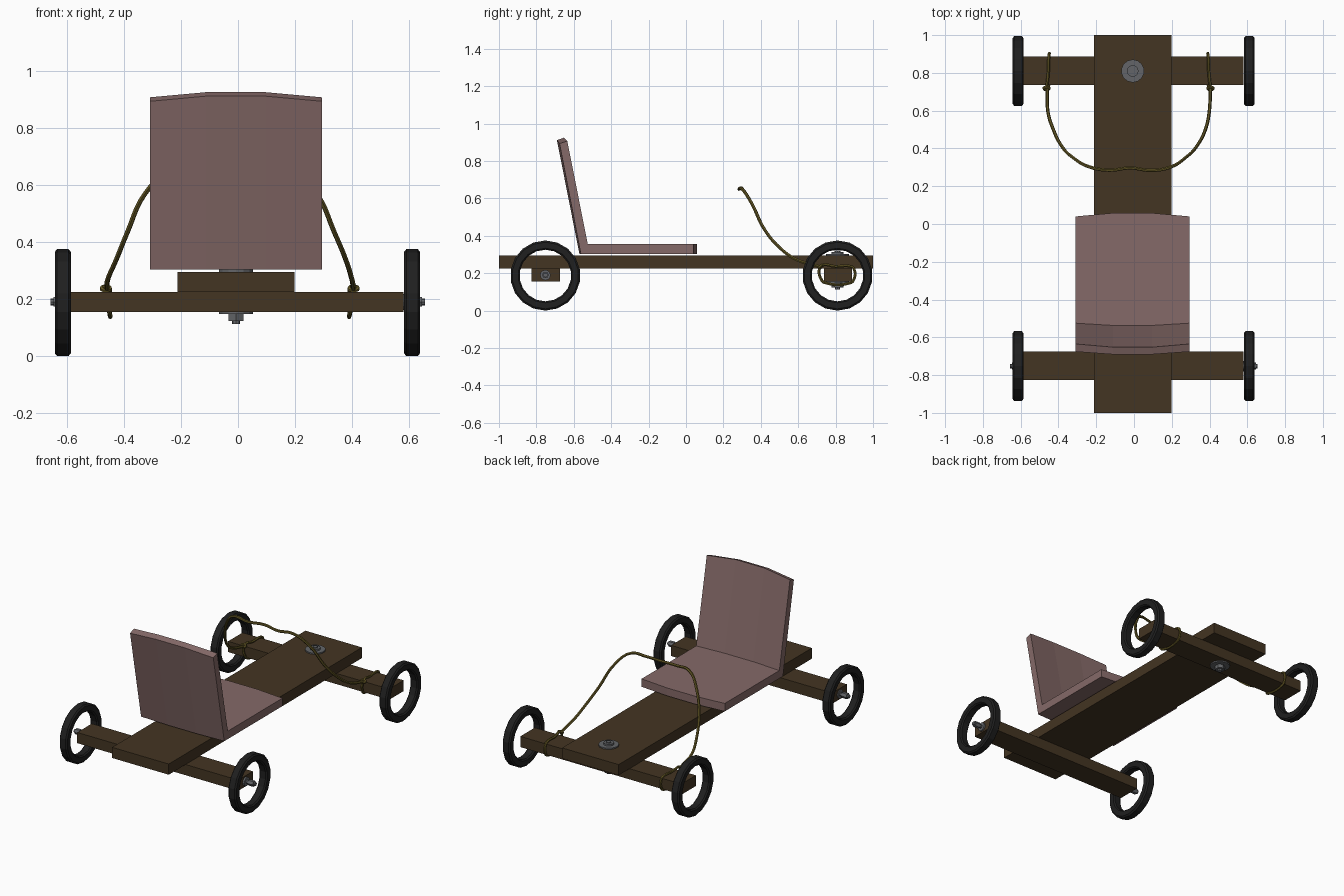
import bpy, bmesh, math
from mathutils import Matrix, Vector

if "Cube" in bpy.data.objects:
    bpy.data.objects.remove(bpy.data.objects["Cube"])


def material(name, rgb):
    m = bpy.data.materials.new(name)
    m.diffuse_color = (*rgb, 1)
    m.use_nodes = True
    m.node_tree.nodes["Principled BSDF"].inputs["Base Color"].default_value = m.diffuse_color
    return m


WOOD = material("dark wood", (0.057, 0.035, 0.016))
SEAT = material("dusty pink", (0.235, 0.143, 0.138))
RUBBER = material("black rubber", (0.014, 0.014, 0.014))
STEEL = material("grey steel", (0.125, 0.13, 0.138))
ROPE = material("olive rope", (0.125, 0.095, 0.018))


def finish(name, bm, mat):
    bmesh.ops.recalc_face_normals(bm, faces=bm.faces)
    me = bpy.data.meshes.new(name)
    bm.to_mesh(me)
    bm.free()
    me.materials.append(mat)
    ob = bpy.data.objects.new(name, me)
    bpy.context.collection.objects.link(ob)
    return ob


def box(name, lo, hi, mat):
    lo, hi = Vector(lo), Vector(hi)
    bm = bmesh.new()
    bmesh.ops.create_cube(bm, size=1, matrix=Matrix.Translation((lo + hi) / 2)
                          @ Matrix.Diagonal((*(hi - lo), 1)))
    return finish(name, bm, mat)


def stack(name, rings, origin, rot, mat):
    """Cylinders (radius, start, end, sides) stacked along one axis."""
    bm = bmesh.new()
    base = Matrix.Translation(origin) @ rot
    for r, a, b, n in rings:
        bmesh.ops.create_cone(bm, cap_ends=True, segments=n, radius1=r, radius2=r, depth=b - a,
                              matrix=base @ Matrix.Translation((0, 0, (a + b) / 2)))
    return finish(name, bm, mat)


def rope(name, pts, radius, closed=False):
    cu = bpy.data.curves.new(name, 'CURVE')
    cu.dimensions = '3D'
    cu.bevel_depth = radius
    cu.bevel_resolution = 1
    cu.resolution_u = 5
    cu.use_fill_caps = True
    sp = cu.splines.new('BEZIER')
    sp.bezier_points.add(len(pts) - 1)
    for bp, p in zip(sp.bezier_points, pts):
        bp.co = p
        bp.handle_left_type = bp.handle_right_type = 'AUTO'
    sp.use_cyclic_u = closed
    cu.materials.append(ROPE)
    ob = bpy.data.objects.new(name, cu)
    bpy.context.collection.objects.link(ob)
    bpy.ops.object.select_all(action='DESELECT')
    bpy.context.view_layer.objects.active = ob
    ob.select_set(True)
    bpy.ops.object.convert(target='MESH')
    bpy.ops.object.shade_smooth_by_angle()


def tyre(name, x, y):
    """Open ring tyre, chamfered section spun around the axle."""
    section = [(-0.028, 0.146), (-0.028, 0.178), (-0.02, 0.1875),
               (0.02, 0.1875), (0.028, 0.178), (0.028, 0.146), (0.02, 0.138), (-0.02, 0.138)]
    n = 18
    bm = bmesh.new()
    rings = [[bm.verts.new((x + w, y + r * math.sin(a), 0.1875 + r * math.cos(a)))
              for w, r in section] for a in (2 * math.pi * i / n for i in range(n))]
    m = len(section)
    for i in range(n):
        for j in range(m):
            p, q, k = rings[i], rings[(i + 1) % n], (j + 1) % m
            bm.faces.new((p[j], p[k], q[k], q[j]))
    return finish(name, bm, RUBBER)


# chassis planks
box("main_plank", (-0.212, -1, 0.225), (0.198, 1, 0.295), WOOD)
box("front_axle_beam", (-0.588, 0.737, 0.155), (0.58, 0.887, 0.225), WOOD)
box("rear_axle_beam", (-0.588, -0.825, 0.155), (0.58, -0.674, 0.225), WOOD)

# wheels
for side, x in (("left", -0.614), ("right", 0.61)):
    tyre("front_tyre_" + side, x, 0.81)
    tyre("rear_tyre_" + side, x, -0.752)

# rear axle bolts
for side, s in (("left", -1), ("right", 1)):
    stack("rear_axle_bolt_" + side,
          [(0.028, 0.57, 0.592, 12), (0.012, 0.57, 0.656, 8), (0.019, 0.61, 0.646, 6)],
          (-0.001, -0.752, 0.19), Matrix.Rotation(s * math.pi / 2, 4, 'Y'), STEEL)

# steering pivot bolt with washers, head and nut
stack("steering_bolt",
      [(0.061, 0.29, 0.303, 14), (0.031, 0.3, 0.314, 12), (0.015, 0.3, 0.32, 8),
       (0.061, 0.147, 0.16, 14), (0.031, 0.123, 0.15, 6), (0.014, 0.112, 0.15, 8)],
      (-0.007, 0.81, 0), Matrix.Identity(4), STEEL)

# seat: L-shaped side and middle profiles joined across the width
edge = [(-0.562, 0.303), (-0.676, 0.893), (-0.635, 0.907),
        (-0.525, 0.355), (0.04, 0.355), (0.04, 0.303)]
mid = [(-0.57, 0.303), (-0.69, 0.911), (-0.652, 0.925),
       (-0.537, 0.355), (0.058, 0.355), (0.058, 0.303)]
bm = bmesh.new()
cols = [[bm.verts.new((x, y, z)) for y, z in prof]
        for x, prof in ((-0.309, edge), (-0.112, mid), (0.096, mid), (0.294, edge))]
for a, b in zip(cols, cols[1:]):
    for j in range(6):
        k = (j + 1) % 6
        bm.faces.new((a[j], a[k], b[k], b[j]))
for c in (cols[0], cols[-1]):
    bm.faces.new((c[0], c[1], c[2], c[3]))
    bm.faces.new((c[0], c[3], c[4], c[5]))
finish("seat", bm, SEAT)

# steering rope
rope("steering_rope", [
    (-0.46, 0.715, 0.235), (-0.455, 0.59, 0.273), (-0.427, 0.5, 0.337), (-0.388, 0.42, 0.433),
    (-0.325, 0.353, 0.57), (-0.235, 0.302, 0.65), (-0.13, 0.285, 0.649), (-0.02, 0.297, 0.655),
    (0.09, 0.284, 0.649), (0.19, 0.3, 0.65), (0.275, 0.353, 0.57), (0.338, 0.42, 0.433),
    (0.378, 0.5, 0.337), (0.398, 0.59, 0.273), (0.405, 0.715, 0.235)], 0.009)

# rope loops around the front beam, each with a knot
for side, x, s in (("left", -0.449, -1), ("right", 0.391, 1)):
    loop = [(0.012, 0.722, 0.236), (0.005, 0.8, 0.236), (0.002, 0.88, 0.236), (0, 0.897, 0.225),
            (0, 0.894, 0.16), (0, 0.875, 0.147), (0, 0.75, 0.147), (0.004, 0.727, 0.16)]
    rope("rope_loop_" + side, [(x + s * dx, y, z) for dx, y, z in loop], 0.008, True)
    kx = x + s * 0.014
    rope("rope_knot_" + side,
         [(kx + 0.014 * math.cos(a), 0.718 + 0.007 * math.sin(a), 0.237 + 0.006 * math.sin(a))
          for a in (i * math.pi / 3 for i in range(6))], 0.008, True)
